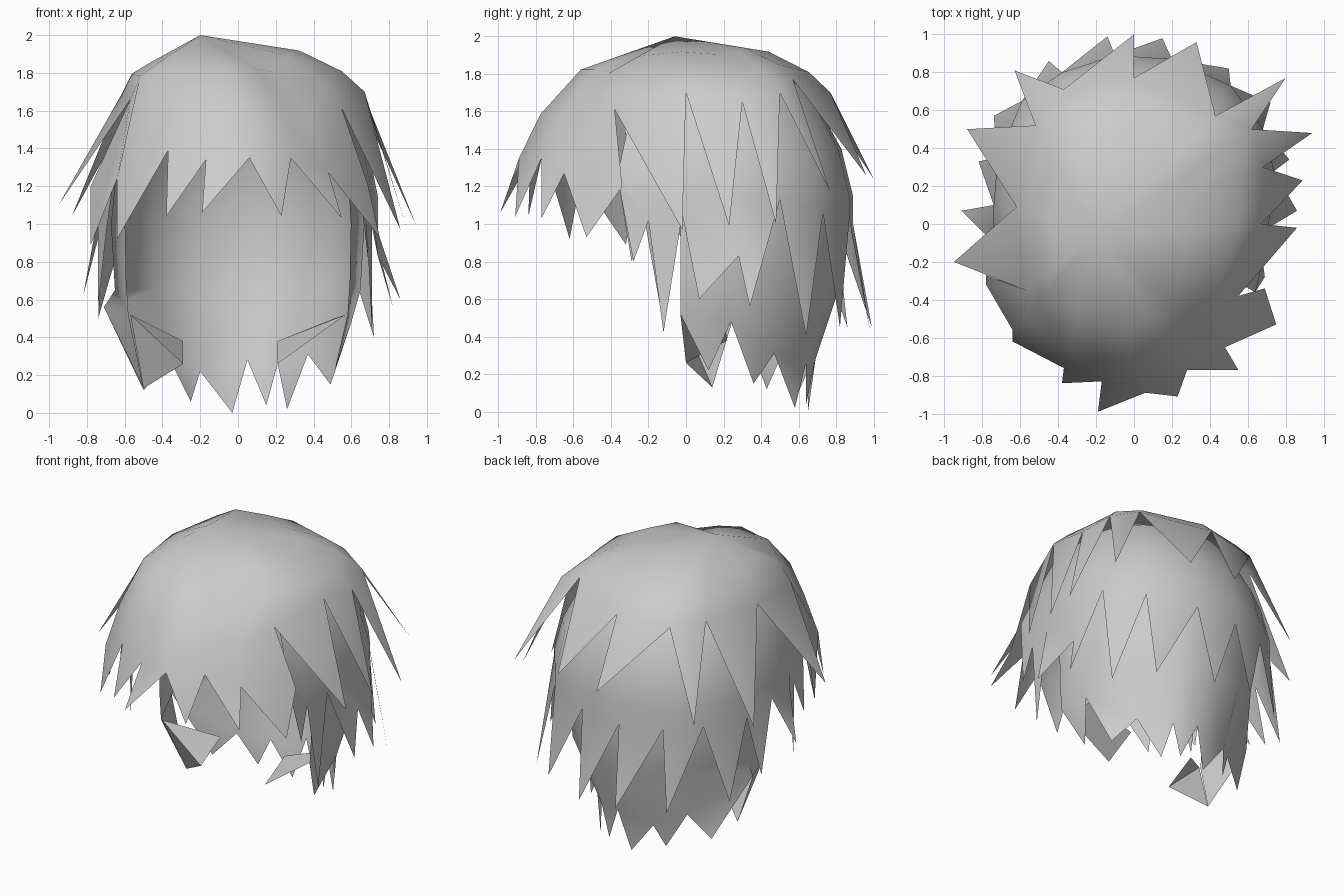
import bpy, math
from mathutils import Vector

hair = bpy.data.materials.new("hair grey")
hair.diffuse_color = (0.6, 0.6, 0.6, 1)
CROWN = Vector((-0.2, -0.06, 2.0))


def make(name, verts, faces):
    mesh = bpy.data.meshes.new(name)
    mesh.from_pydata([tuple(v) for v in verts], [], faces)
    mesh.materials.append(hair)
    ob = bpy.data.objects.new(name, mesh)
    bpy.context.collection.objects.link(ob)
    bpy.ops.object.select_all(action='DESELECT')
    ob.select_set(True)
    bpy.context.view_layer.objects.active = ob
    bpy.ops.object.shade_smooth_by_angle(angle=math.radians(50))


def layer(name, rim, column, closed):
    """Sheet of hair: columns run down to each notch, and a lock hangs between notches.
    rim alternates notch, tip, notch, tip... counter-clockwise; a tip may hold two points."""
    notches = [Vector(p) for p in rim[0::2]]
    tips = rim[1::2]
    verts, faces, cols = [], [], []
    for n in notches:
        pts = column(n) + [n]
        cols.append(list(range(len(verts), len(verts) + len(pts))))
        verts += pts
    count = len(cols) if closed else len(cols) - 1
    for i in range(count):
        a, b = cols[i], cols[(i + 1) % len(cols)]
        for j in range(len(a) - 1):
            faces.append((a[j], a[j + 1], b[j + 1], b[j]))
        lock = [a[-1]]
        for k in range(0, len(tips[i]), 3):
            lock.append(len(verts))
            verts.append(Vector(tips[i][k:k + 3]))
        faces.append(lock + [b[-1]])
    if closed:
        verts.append(CROWN)
        for i in range(count):
            faces.append((len(verts) - 1, cols[i][0], cols[(i + 1) % len(cols)][0]))
    make(name, verts, faces)


# Rounded arc from the crown to a notch, flatter on the left
def dome(n):
    pts, end = [], math.radians(68)
    flat = 0.72 if n.x < -0.5 and n.z > 1.5 else 0
    for k in (0.5, 0.78):
        s = math.sin(end * k) / math.sin(end)
        d = (1 - math.cos(end * k)) / (1 - math.cos(end))
        d = max(d, s * flat)
        pts.append(Vector((CROWN.x + (n.x - CROWN.x) * s,
                           CROWN.y + (n.y - CROWN.y) * s, 2 - (2 - n.z) * d)))
    return pts


# Middle sheet tucks in under the cap
def tucked(n):
    return [Vector((n.x * f, n.y * f, z)) for f, z in ((0.4, 1.89), (0.74, 1.71), (0.93, 1.4))] + \
           [Vector((n.x, n.y, max(n.z + 0.06, 1.15)))]


# Lower sheet widens upward from the nape; its front edges hang straight
def nape(n):
    if n.y < 0:
        return [Vector((n.x * f, n.y, z)) for f, z in ((0.9, 1.5), (1.0, 1.3), (1.03, 1.0), (1.02, 0.7))]
    a = math.atan2(n.y / 0.86, n.x / 0.72)
    c, s = 0.72 * math.cos(a), 0.86 * math.sin(a)
    return [Vector((c * f, s * f, z)) for f, z in ((0.82, 1.55), (0.93, 1.35), (0.98, 1.0), (0.95, 0.65))]


# Cap with fringe at the front and long flared locks at sides and back
layer("cap_and_fringe", [
    (0.67, 0.0, 1.70), (0.89, 0.23, 0.99),
    (0.68, 0.30, 1.65), (0.94, 0.48, 1.00),
    (0.62, 0.50, 1.70), (0.80, 0.77, 1.17),
    (0.43, 0.57, 1.77), (0.33, 0.96, 1.26),
    (0.0, 0.77, 1.70), (0.0, 1.0, 1.24),
    (-0.37, 0.71, 1.68), (-0.63, 0.81, 1.10),
    (-0.52, 0.52, 1.70), (-0.88, 0.50, 1.04),
    (-0.62, 0.09, 1.68), (-0.95, -0.20, 1.10),
    (-0.57, -0.35, 1.66), (-0.78, -0.27, 1.20, -0.78, -0.32, 0.89),
    (-0.64, -0.56, 1.24), (-0.64, -0.62, 0.92),
    (-0.37, -0.76, 1.39), (-0.38, -0.84, 1.04),
    (-0.17, -0.83, 1.34), (-0.19, -0.99, 1.06),
    (0.06, -0.89, 1.35), (0.23, -0.91, 1.04),
    (0.28, -0.77, 1.35), (0.55, -0.77, 1.03),
    (0.48, -0.65, 1.27), (0.75, -0.53, 0.93, 0.69, -0.34, 1.20),
    (0.55, -0.38, 1.61), (0.86, -0.02, 0.97),
], dome, True)

# Middle row of locks around sides and back
layer("middle_locks", [
    (0.64, -0.36, 1.22), (0.69, -0.28, 0.80),
    (0.68, -0.20, 1.02), (0.71, -0.12, 0.42),
    (0.71, -0.02, 1.05), (0.86, 0.07, 0.60),
    (0.74, 0.28, 0.83), (0.82, 0.34, 0.56),
    (0.68, 0.50, 1.13), (0.72, 0.64, 0.40),
    (0.51, 0.73, 1.06), (0.50, 0.82, 0.45),
    (0.20, 0.87, 1.02), (0.15, 0.98, 0.43),
    (-0.10, 0.89, 1.00), (-0.14, 0.99, 0.45),
    (-0.38, 0.80, 1.00), (-0.45, 0.86, 0.45),
    (-0.59, 0.65, 1.02), (-0.74, 0.57, 0.50),
    (-0.72, 0.35, 1.00), (-0.82, 0.33, 0.62),
    (-0.74, 0.10, 1.05), (-0.91, 0.07, 0.77),
    (-0.74, -0.10, 1.05), (-0.74, -0.14, 0.57),
    (-0.69, -0.22, 1.02), (-0.72, -0.29, 0.80),
    (-0.66, -0.36, 1.22),
], tucked, False)

# Lowest row, curling in at the neck
layer("nape_locks", [
    (0.58, -0.03, 0.52), (0.51, 0.12, 0.22),
    (0.60, 0.24, 0.48), (0.49, 0.36, 0.15),
    (0.37, 0.47, 0.31), (0.26, 0.58, 0.02),
    (0.21, 0.64, 0.26), (0.15, 0.64, 0.04),
    (0.05, 0.69, 0.28), (-0.03, 0.65, 0.0),
    (-0.20, 0.65, 0.22), (-0.25, 0.58, 0.06),
    (-0.36, 0.50, 0.28), (-0.50, 0.43, 0.12),
    (-0.71, 0.27, 0.56), (-0.50, 0.14, 0.13),
    (-0.58, -0.03, 0.52),
], nape, False)

# Wide locks turning inward below the cheeks
make("cheek_lock_right", [(0.57, -0.03, 0.52), (0.21, 0.0, 0.26), (0.21, 0.22, 0.38), (0.51, 0.20, 0.50)],
     [(0, 1, 2, 3)])
make("cheek_lock_left", [(-0.57, -0.03, 0.52), (-0.50, 0.14, 0.13), (-0.29, 0.0, 0.26), (-0.29, 0.22, 0.38)],
     [(0, 1, 2), (0, 2, 3)])
